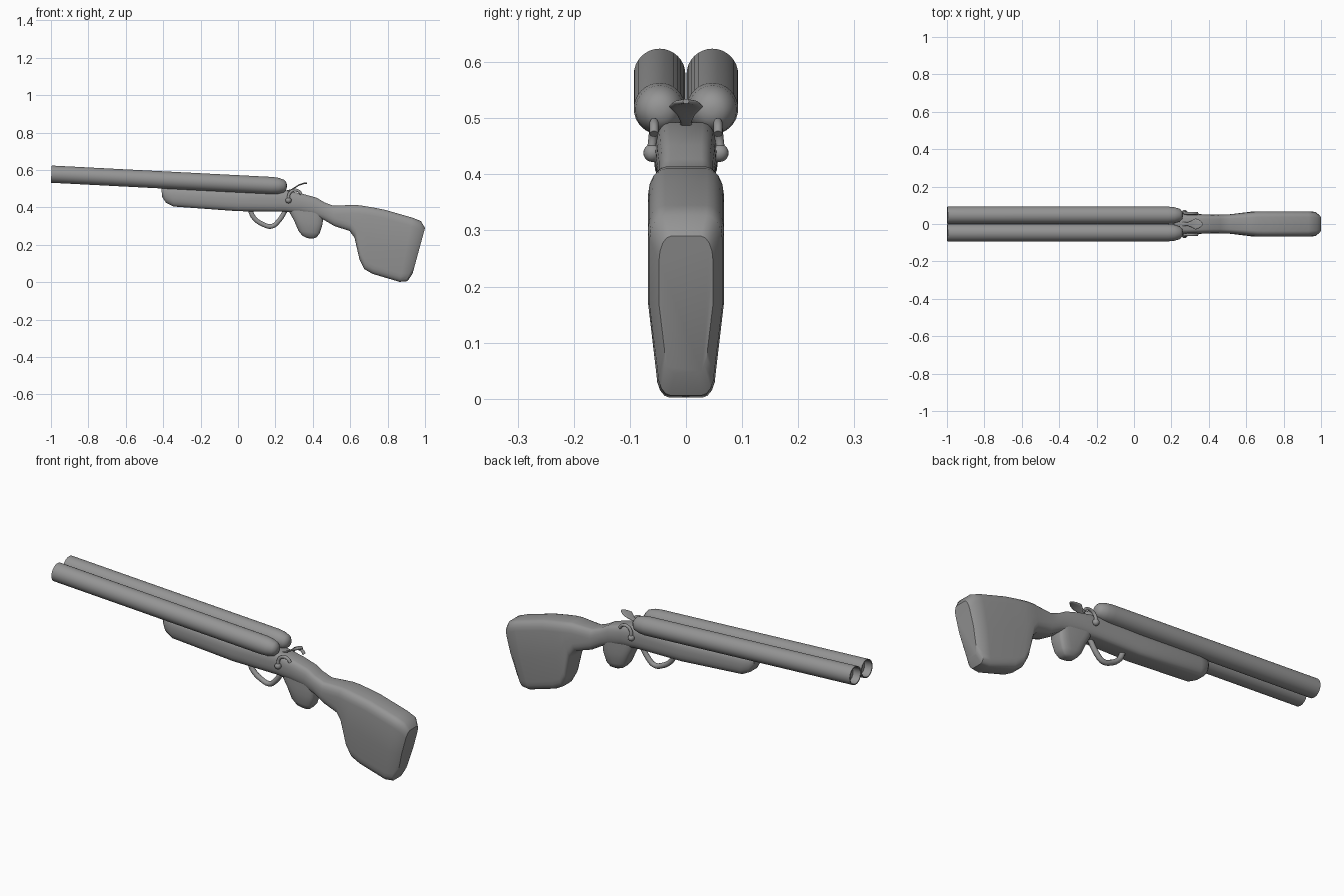
import bpy, bmesh, math
from mathutils import Vector

if "Cube" in bpy.data.objects:
    bpy.data.objects.remove(bpy.data.objects["Cube"], do_unlink=True)

# One grey for the whole model
grey = bpy.data.materials.new("plain grey")
grey.use_nodes = True
grey.diffuse_color = (0.3, 0.3, 0.3, 1)
grey.node_tree.nodes["Principled BSDF"].inputs["Base Color"].default_value = (0.3, 0.3, 0.3, 1)


def finish(name, bm, angle=40):
    bmesh.ops.recalc_face_normals(bm, faces=bm.faces)
    mesh = bpy.data.meshes.new(name)
    bm.to_mesh(mesh)
    bm.free()
    mesh.materials.append(grey)
    obj = bpy.data.objects.new(name, mesh)
    bpy.context.collection.objects.link(obj)
    bpy.ops.object.select_all(action="DESELECT")
    obj.select_set(True)
    bpy.context.view_layer.objects.active = obj
    bpy.ops.object.shade_smooth_by_angle(angle=math.radians(angle))
    return obj


def bridge(name, rings, angle=40):
    """Skin a list of equal-length rings and cap both ends."""
    bm = bmesh.new()
    loops = [[bm.verts.new(p) for p in ring] for ring in rings]
    for a, b in zip(loops, loops[1:]):
        for i in range(len(a)):
            j = (i + 1) % len(a)
            bm.faces.new((a[i], a[j], b[j], b[i]))
    bm.faces.new(loops[0])
    bm.faces.new(loops[-1])
    return finish(name, bm, angle)


def rounded_ring(xt, zt, xb, zb, w, taper=0.0):
    """Rounded box section from a top point to a bottom point in the xz plane."""
    top, bottom = Vector((xt, 0, zt)), Vector((xb, 0, zb))
    height = (top - bottom).length
    up = (top - bottom) / height
    rz = min(0.045, height * 0.45)
    pts = []
    for k in range(4):
        sy, su = (1, 1, -1, -1)[k], (1, -1, -1, 1)[k]
        half = w * (1 - taper) if su < 0 else w
        ry = half * 0.45
        for s in range(5):
            a = math.pi / 8 * (s if su != sy else 4 - s)
            y = sy * (half - ry + ry * math.cos(a))
            h = rz - rz * math.sin(a)
            pts.append((top - up * h if su > 0 else bottom + up * h) + Vector((0, y, 0)))
        if k in (0, 2):
            pts.append((top + bottom) / 2 + Vector((0, sy * w, 0)))
    return pts


def tube(name, points, radius):
    """Round bar along a smooth path."""
    curve = bpy.data.curves.new(name, "CURVE")
    curve.dimensions = "3D"
    curve.bevel_depth = radius
    curve.bevel_resolution = 3
    curve.use_fill_caps = True
    spline = curve.splines.new("BEZIER")
    spline.resolution_u = 5
    spline.bezier_points.add(len(points) - 1)
    for bp, p in zip(spline.bezier_points, points):
        bp.co = p
        bp.handle_left_type = bp.handle_right_type = "AUTO"
    curve.materials.append(grey)
    obj = bpy.data.objects.new(name, curve)
    bpy.context.collection.objects.link(obj)
    return obj


# Fore-end, receiver, wrist and butt in one body: top x z, bottom x z, half width, taper
body = [
    (-0.41, 0.50, -0.405, 0.455, 0.03),
    (-0.395, 0.51, -0.385, 0.425, 0.046),
    (-0.345, 0.51, -0.345, 0.405, 0.055),
    (0.0, 0.49, 0.0, 0.38, 0.057),
    (0.25, 0.492, 0.25, 0.377, 0.055),
    (0.345, 0.473, 0.33, 0.37, 0.053),
    (0.42, 0.452, 0.40, 0.355, 0.05),
    (0.462, 0.427, 0.457, 0.335, 0.05),
    (0.51, 0.409, 0.516, 0.30, 0.052),
    (0.623, 0.414, 0.596, 0.275, 0.063),
    (0.66, 0.41, 0.623, 0.238, 0.067),
    (0.69, 0.405, 0.65, 0.12, 0.068, 0.1),
    (0.72, 0.40, 0.676, 0.07, 0.068, 0.15),
    (0.783, 0.388, 0.72, 0.045, 0.068, 0.2),
    (0.933, 0.345, 0.864, 0.002, 0.068, 0.22),
    (0.978, 0.327, 0.906, 0.006, 0.065, 0.22),
    (1.0, 0.29, 0.933, 0.045, 0.048, 0.2),
]
bridge("stock_and_receiver", [rounded_ring(*s) for s in body])

# Bulge below the receiver: rear x z, front x z, half width
bulge = [
    (0.462, 0.40, 0.26, 0.40, 0.045),
    (0.455, 0.34, 0.28, 0.365, 0.046),
    (0.452, 0.31, 0.30, 0.33, 0.045),
    (0.437, 0.262, 0.323, 0.275, 0.04),
    (0.42, 0.24, 0.345, 0.248, 0.03),
    (0.40, 0.233, 0.37, 0.236, 0.016),
]
bridge("lower_bulge", [rounded_ring(*s) for s in bulge])

# Twin barrels: turned profile of position along the bore and radius
profile = [(0.04, 0.039), (0.0, 0.041), (0.0, 0.046), (1.18, 0.046), (1.215, 0.043),
           (1.245, 0.034), (1.258, 0.02), (1.261, 0.006)]
muzzle, breech = Vector((-0.998, 0, 0.578)), Vector((0.26, 0, 0.513))
axis = (breech - muzzle).normalized()
across = Vector((0, 1, 0))
lift = axis.cross(across)
for side, label in ((1, "back"), (-1, "front")):
    rings = []
    for along, r in profile:
        c = muzzle + axis * along + across * side * 0.047
        rings.append([c + (across * math.cos(t) + lift * math.sin(t)) * r
                      for t in (math.tau * i / 32 for i in range(32))])
    bridge(label + "_barrel", rings, 35)

    # Hammer arm with a ball pivot
    tube(label + "_hammer_arm", [(0.27, side * 0.062, 0.437), (0.275, side * 0.058, 0.475),
                                 (0.30, side * 0.057, 0.492), (0.325, side * 0.057, 0.487),
                                 (0.338, side * 0.057, 0.472)], 0.008)
    bm = bmesh.new()
    bmesh.ops.create_uvsphere(bm, u_segments=16, v_segments=10, radius=0.016)
    bmesh.ops.translate(bm, verts=bm.verts, vec=(0.27, side * 0.06, 0.438))
    finish(label + "_hammer_ball", bm)

# Trigger guard
tube("trigger_guard", [(0.065, 0, 0.385), (0.085, 0, 0.345), (0.135, 0, 0.309),
                       (0.18, 0, 0.299), (0.215, 0, 0.325), (0.255, 0, 0.385)], 0.013)

# Spoon-shaped top lever: x, z, half width
spoon = [(0.25, 0.485, 0.012), (0.285, 0.494, 0.009), (0.305, 0.507, 0.016),
         (0.328, 0.521, 0.03), (0.35, 0.528, 0.022), (0.368, 0.53, 0.005)]
bridge("top_lever", [rounded_ring(x, z + 0.004, x, z - 0.004, w) for x, z, w in spoon])
